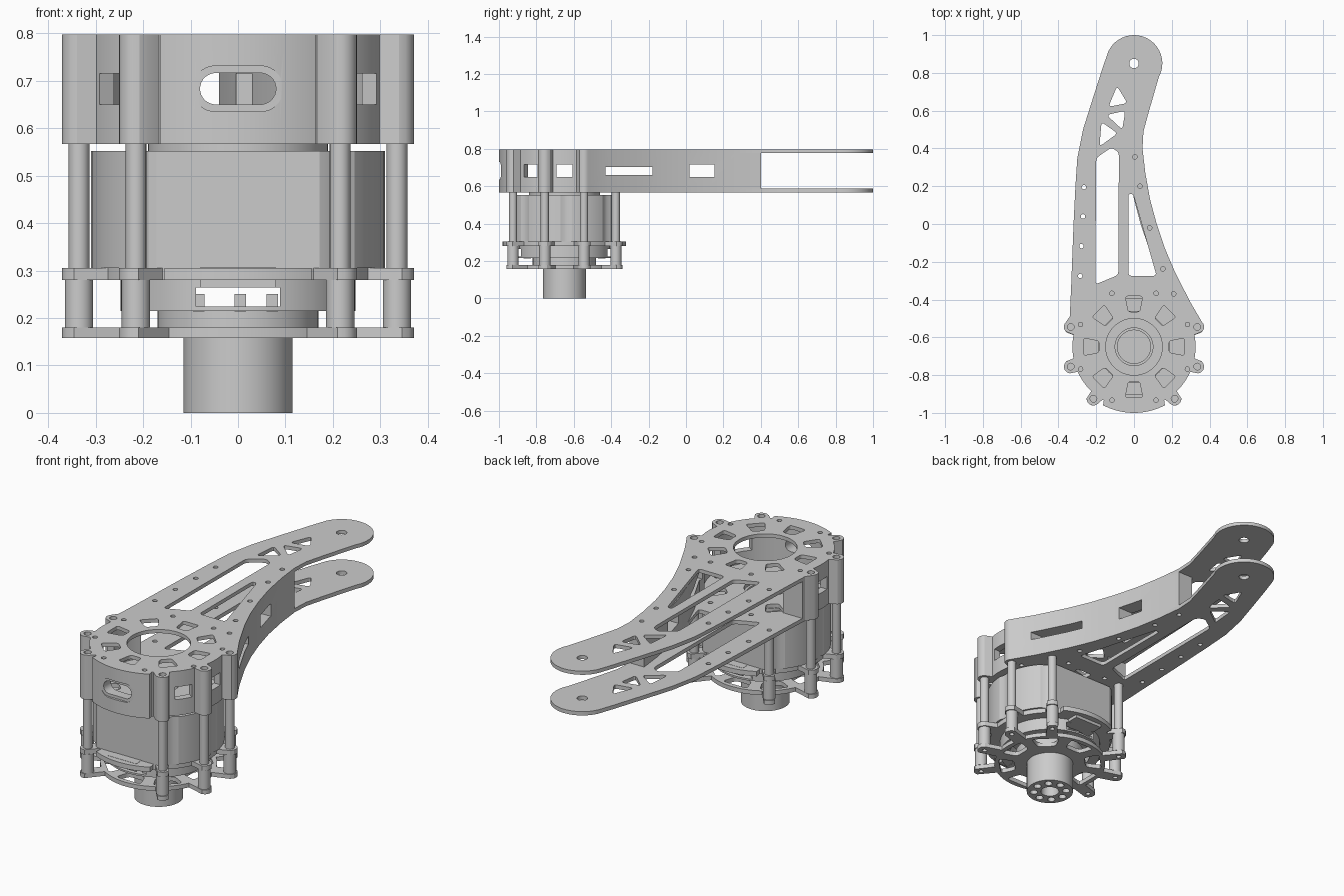
import bpy, bmesh
from math import sin, cos, pi, radians, sqrt, atan2
from mathutils import Vector, Matrix

if "Cube" in bpy.data.objects:
    bpy.data.objects.remove(bpy.data.objects["Cube"])

AXIS = Vector((0, -0.65))
LUGS = [Vector((sx * x, sy * y)) for sx in (1, -1) for sy in (1, -1)
        for x, y in ((0.335, 0.105), (0.215, 0.275))]
OCT = [i * pi / 4 for i in range(8)]


def prism(name, pts, z0, z1):
    bm = bmesh.new()
    face = bm.faces.new([bm.verts.new((p[0], p[1], z0)) for p in pts])
    top = bmesh.ops.extrude_face_region(bm, geom=[face])["geom"]
    bmesh.ops.translate(bm, vec=(0, 0, z1 - z0),
                        verts=[v for v in top if isinstance(v, bmesh.types.BMVert)])
    bmesh.ops.recalc_face_normals(bm, faces=bm.faces)
    mesh = bpy.data.meshes.new(name)
    bm.to_mesh(mesh)
    bm.free()
    obj = bpy.data.objects.new(name, mesh)
    bpy.context.collection.objects.link(obj)
    return obj


def circle(c, r, n=16):
    return [(c[0] + r * cos(2 * pi * i / n), c[1] + r * sin(2 * pi * i / n)) for i in range(n)]


def cyl(name, c, r, z0, z1, n=48):
    return prism(name, circle(c, r, n), z0, z1)


def rounded(pts, r):
    out = []
    for i, p in enumerate(pts):
        p, a, b = Vector(p), Vector(pts[i - 1]), Vector(pts[(i + 1) % len(pts)])
        s = p + (a - p).normalized() * min(r, (a - p).length * 0.45)
        e = p + (b - p).normalized() * min(r, (b - p).length * 0.45)
        for t in (0, 0.25, 0.5, 0.75, 1):
            out.append(s * (1 - t) ** 2 + p * 2 * t * (1 - t) + e * t * t)
    return out


def radial(ang, r0, r1, w0, w1):
    d = Vector((cos(ang), sin(ang)))
    n = Vector((-d.y, d.x))
    return [AXIS + d * r + n * w for r, w in ((r0, -w0), (r1, -w1), (r1, w1), (r0, w0))]


def cut(obj, tools):
    for tool in tools:
        tool.hide_render = True
        mod = obj.modifiers.new("cut", "BOOLEAN")
        mod.operation, mod.solver, mod.object = "DIFFERENCE", "EXACT", tool
    deps = bpy.context.evaluated_depsgraph_get()
    mesh = bpy.data.meshes.new_from_object(obj.evaluated_get(deps))
    obj.modifiers.clear()
    obj.data = mesh
    for tool in tools:
        bpy.data.objects.remove(tool)


def lug_radius(ang, base, r=0.036):
    d, best = Vector((cos(ang), sin(ang))), base
    for c in LUGS:
        along, off = d.dot(c), d.x * c.y - d.y * c.x
        if along > 0 and abs(off) < r:
            best = max(best, along + sqrt(r * r - off * off))
    return best


def lug_outline(a0, a1, base, end_base, steps):
    pts = []
    for i in range(steps):
        a = radians(a0 + (a1 - a0) * i / steps)
        r = lug_radius(a, end_base if abs(sin(a)) > 0.88 else base)
        pts.append(AXIS + Vector((cos(a), sin(a))) * r)
    return pts


# Outline shared by both arm plates and the side wall
right_edge = [(0.045, 0.4), (0.06, 0.27), (0.085, 0.13), (0.12, 0),
              (0.164, -0.13), (0.215, -0.25), (0.296, -0.41)]
left_edge = [(-0.34, -0.49), (-0.333, -0.34), (-0.32, 0), (-0.31, 0.2), (-0.3, 0.35),
             (-0.27, 0.5), (-0.21, 0.69), (-0.165, 0.83)]
tip = [(0.15 * cos(radians(a)), 0.85 + 0.15 * sin(radians(a))) for a in range(155, -31, -8)]
outline = (right_edge + lug_outline(20, -200, 0.326, 0.35, 150) + left_edge + tip
           + [(0.08, 0.6), (0.05, 0.49)])

# Cut-outs in the arm plates
openings = [
    [(-0.2, 0.35), (-0.12, 0.405), (-0.08, 0.38), (-0.083, -0.27), (-0.205, -0.32)],
    [(-0.03, 0.16), (-0.005, 0.16), (0.12, -0.275), (-0.03, -0.275)],
    [(-0.09, 0.73), (-0.035, 0.64), (-0.135, 0.62)],
    [(-0.145, 0.577), (-0.046, 0.6), (-0.062, 0.5)],
    [(-0.172, 0.54), (-0.087, 0.48), (-0.183, 0.41)]]
screws = [(-0.265, 0.195), (-0.27, 0.04), (-0.278, -0.117), (-0.285, -0.275), (0.005, 0.355),
          (0.032, 0.2), (0.083, -0.02), (0.153, -0.238), (0.21, -0.37)]
screws += [(sx * x, AXIS.y + sy * y) for sx in (1, -1) for sy in (1, -1)
           for x, y in ((0.283, 0.118), (0.117, 0.283))]
lug_screws = [AXIS + c for c in LUGS if c.y < 0 or abs(c.x) > 0.3]


def arm_plate(name, z0, z1, bore):
    plate = prism(name, outline, z0, z1)
    a, b = z0 - 0.05, z1 + 0.05
    tools = [prism("cutter", rounded(p, 0.02), a, b) for p in openings]
    tools += [prism("cutter", rounded(radial(t, 0.185, 0.268, 0.03, 0.046), 0.015), a, b) for t in OCT]
    tools += [cyl("cutter", p, 0.012, a, b, 12) for p in screws]
    tools += [cyl("cutter", p, 0.018, a, b, 12) for p in lug_screws]
    tools += [cyl("cutter", (0, 0.85), 0.025, a, b, 20), cyl("cutter", AXIS, bore, a, b)]
    cut(plate, tools)


arm_plate("upper_arm_plate", 0.778, 0.797, 0.15)
arm_plate("lower_arm_plate", 0.567, 0.587, 0.1)

# Wall between the arm plates, wrapping the front and running up one side
wall = prism("side_wall", outline, 0.587, 0.778)
inner = [(x - 0.085, y) for x, y in right_edge]
inside = [(-1, -0.47), (0.2, -0.47)] + inner[::-1] + [(-0.04, 0.4), (1, 0.4), (1, 2), (-1, 2)]
del inside[-4]
tools = [prism("cutter", inside, 0.5, 0.9), cyl("cutter", AXIS, 0.29, 0.5, 0.9, 64)]
for deg in (0, 180, -34, -146):
    tools.append(prism("cutter", radial(radians(deg), 0.22, 0.5, 0.043, 0.043), 0.65, 0.715))
tools.append(prism("cutter", [(0.02, 0.02), (0.3, 0.02), (0.3, 0.153), (-0.1, 0.153), (-0.1, 0.02)],
                   0.65, 0.715))
tools.append(prism("cutter", [(0.07, -0.43), (0.5, -0.43), (0.5, -0.18), (0.07, -0.18)], 0.66, 0.702))


def stadium(half, r, y0, y1):
    pts = [((half - r) * (1 if cos(a) > 0 else -1) + r * cos(a), r * sin(a))
           for a in [(i + 0.5) * pi / 12 for i in range(24)]]
    obj = prism("cutter", pts, -y1, -y0)
    obj.data.transform(Matrix.Translation((0, 0, 0.683)) @ Matrix.Rotation(pi / 2, 4, "X"))
    return obj


tools += [stadium(0.08, 0.033, -1.1, -0.85), stadium(0.096, 0.048, -1.1, -0.988)]
cut(wall, tools)

# Motor can with flattened front and back, and a cap ring
can_pts = []
for i in range(96):
    a = 2 * pi * i / 96
    r = 0.31 - (0.008 if i % 12 < 2 else 0)
    can_pts.append(AXIS + Vector((r * cos(a), max(-0.255, min(0.255, r * sin(a))))))
can = prism("motor_can", can_pts, 0.305, 0.552)
cut(can, [cyl("cutter", AXIS, 0.088, 0.2, 0.7)])
cap = cyl("motor_cap", AXIS, 0.19, 0.552, 0.567)
cut(cap, [cyl("cutter", AXIS, 0.088, 0.5, 0.6)])

# Ring plate under the motor
ring = prism("ring_plate", lug_outline(0, 360, 0.3, 0.33, 180), 0.28, 0.305)
cut(ring, [cyl("cutter", AXIS, 0.2, 0.2, 0.4)]
    + [cyl("cutter", AXIS + c, 0.012, 0.2, 0.4, 12) for c in LUGS])

# Bearing ring, open at the front and back
bearing = cyl("bearing_ring", AXIS, 0.248, 0.215, 0.28, 64)
slot = [(-0.088, -1), (0.088, -1), (0.088, -0.3), (-0.088, -0.3)]
cut(bearing, [cyl("cutter", AXIS, 0.2, 0.1, 0.4, 64), prism("cutter", slot, 0.224, 0.264)])
for side, label in ((-1, "front"), (1, "back")):
    y = AXIS.y + side * 0.27
    prism(label + "_tab", [(-0.08, y - 0.03), (0.08, y - 0.03), (0.08, y + 0.03), (-0.08, y + 0.03)],
          0.264, 0.306)
    y = AXIS.y + side * 0.2
    for x in (0.005, -0.083, 0.072):
        prism(label + "_tooth", [(x - 0.012, y - 0.02), (x + 0.012, y - 0.02),
                                 (x + 0.012, y + 0.02), (x - 0.012, y + 0.02)], 0.214, 0.25)

# Bottom plate with windows between the spokes
base = prism("bottom_plate", lug_outline(0, 360, 0.275, 0.275, 180), 0.158, 0.18)
cut(base, [prism("cutter", rounded(radial(t, 0.175, 0.25, 0.045, 0.07), 0.02), 0.1, 0.2) for t in OCT]
    + [cyl("cutter", AXIS + c, 0.012, 0.1, 0.3, 12) for c in LUGS])

# Output flange and drilled shaft
cyl("output_flange", AXIS, 0.17, 0.18, 0.222)
shaft = cyl("output_shaft", AXIS, 0.115, 0, 0.158)
cut(shaft, [cyl("cutter", AXIS, 0.045, -0.1, 0.12, 24)]
    + [cyl("cutter", AXIS + Vector((cos(t), sin(t))) * 0.08, 0.019, -0.1, 0.06, 12) for t in OCT])

# Standoffs
for c in LUGS:
    cyl("upper_standoff", AXIS + c, 0.022, 0.305, 0.567, 20)
    cyl("lower_standoff", AXIS + c, 0.03, 0.18, 0.28, 20)

# Smooth round surfaces, keep edges sharp
bpy.ops.object.select_all(action="DESELECT")
for obj in bpy.context.scene.objects:
    if obj.type == "MESH":
        obj.select_set(True)
        bpy.context.view_layer.objects.active = obj
bpy.ops.object.shade_smooth_by_angle(angle=radians(25))
